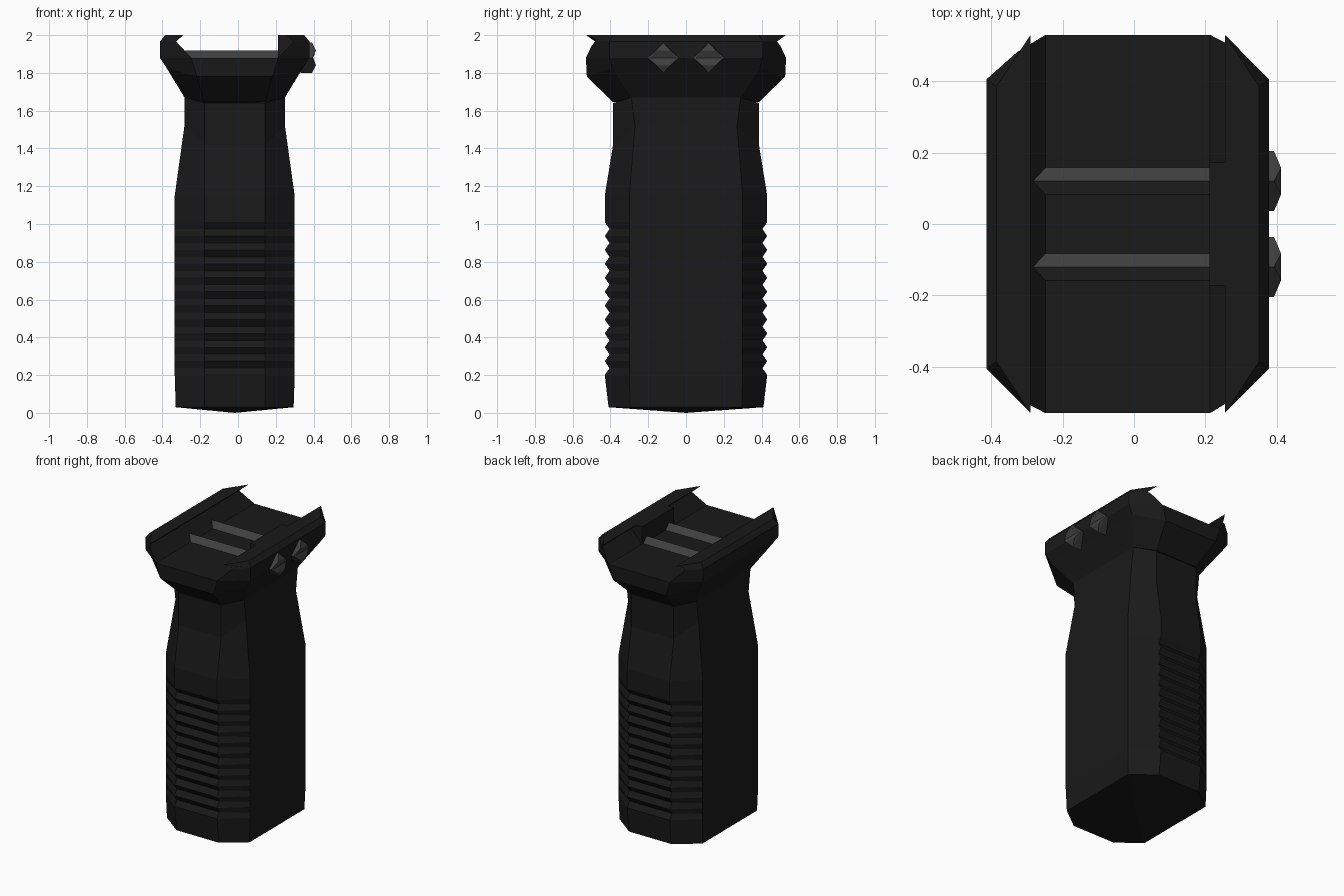
import bpy, bmesh, math
from mathutils import Matrix

if "Cube" in bpy.data.objects:
    bpy.data.objects.remove(bpy.data.objects["Cube"])

CX = -0.0175   # centre of grip and mount; the screw heads stick out on +x


def material(name, v):
    m = bpy.data.materials.new(name)
    m.diffuse_color = (v, v, v, 1)
    m.use_nodes = True
    m.node_tree.nodes["Principled BSDF"].inputs["Base Color"].default_value = m.diffuse_color
    return m


POLYMER = material("polymer", 0.01)
STEEL = material("steel", 0.05)


def finish(bm, name, mat=None):
    bmesh.ops.recalc_face_normals(bm, faces=bm.faces[:])
    me = bpy.data.meshes.new(name)
    bm.to_mesh(me)
    bm.free()
    ob = bpy.data.objects.new(name, me)
    bpy.context.collection.objects.link(ob)
    if mat:
        me.materials.append(mat)
    return ob


def loft(name, rings, apex=None):
    """Stack eight-sided rings (hx, hy, fx, fy, z_side, z_front):
    half sizes, half widths of the front and side flats, heights of each."""
    bm = bmesh.new()
    loops = []
    for hx, hy, fx, fy, zs, zf in rings:
        pts = [(hx, -fy, zs), (hx, fy, zs), (fx, hy, zf), (-fx, hy, zf),
               (-hx, fy, zs), (-hx, -fy, zs), (-fx, -hy, zf), (fx, -hy, zf)]
        loops.append([bm.verts.new((x + CX, y, z)) for x, y, z in pts])
    for a, b in zip(loops, loops[1:]):
        for i in range(8):
            j = (i + 1) % 8
            bm.faces.new((a[i], a[j], b[j], b[i]))
    bm.faces.new(loops[-1])
    bottom = bm.faces.new(loops[0])
    if apex is not None:
        c = bmesh.ops.poke(bm, faces=[bottom])["verts"][0]
        c.co = (CX, 0, apex)
    return finish(bm, name, POLYMER)


def prism_y(name, profile, half):
    """Extrude an x/z profile along y; used as a cutter."""
    bm = bmesh.new()
    a = [bm.verts.new((x, -half, z)) for x, z in profile]
    b = [bm.verts.new((x, half, z)) for x, z in profile]
    bm.faces.new(a)
    bm.faces.new(b)
    n = len(a)
    for i in range(n):
        j = (i + 1) % n
        bm.faces.new((a[i], a[j], b[j], b[i]))
    ob = finish(bm, name)
    ob.hide_render = True
    ob.hide_viewport = True
    return ob


def cut(ob, cutter):
    m = ob.modifiers.new("cut", 'BOOLEAN')
    m.operation = 'DIFFERENCE'
    m.solver = 'EXACT'
    m.object = cutter


# Grip: ribbed front and back, narrowing to the neck
rings = [(0.312, 0.41, 0.16, 0.295, 0.03, 0.03)]
RIBS = 11
pitch = (1.01 - 0.2) / RIBS
for k in range(2 * RIBS + 1):
    z = 0.2 + k * pitch / 2
    rings.append((0.3175, 0.405 if k % 2 else 0.43, 0.16, 0.30, z, z))
rings += [(0.3175, 0.43, 0.16, 0.30, 1.15, 1.15),
          (0.266, 0.386, 0.16, 0.27, 1.52, 1.42),
          (0.266, 0.386, 0.16, 0.29, 1.67, 1.64)]
loft("grip", rings, apex=0.0)

# Rail mount: flared block with a dovetail channel along y
mount = loft("rail_mount", [
    (0.266, 0.386, 0.16, 0.29, 1.67, 1.645),
    (0.360, 0.525, 0.20, 0.39, 1.825, 1.78),
    (0.396, 0.530, 0.23, 0.405, 1.88, 1.88),
    (0.396, 0.530, 0.255, 0.405, 1.966, 1.966),
    (0.368, 0.530, 0.272, 0.385, 2.0, 2.0)])
half = [(0.23, 1.88), (0.31, 1.966), (0.273, 2.0), (0.273, 2.1)]
profile = [(CX + x, z) for x, z in half] + [(CX - x, z) for x, z in reversed(half)]
cut(mount, prism_y("channel_cutter", profile, 0.8))

# Clamp jaw filling the middle of the right-hand lip
bm = bmesh.new()
bmesh.ops.create_cube(bm, size=1, matrix=Matrix.Translation((0.257, 0, 1.935))
                      @ Matrix.Diagonal((0.09, 0.344, 0.13, 1)))
finish(bm, "clamp_jaw", POLYMER)

# Cross bolts with slotted diamond heads
ZB = 1.88
slot = prism_y("slot_cutter", [(0.398, ZB), (0.411, ZB + 0.036), (0.43, ZB + 0.036),
                               (0.43, ZB - 0.036), (0.411, ZB - 0.036)], 0.4)
for side, y in (("front", -0.12), ("back", 0.12)):
    # four-sided shaft, half sunk in the channel floor
    bm = bmesh.new()
    bmesh.ops.create_cone(bm, cap_ends=True, segments=4, radius1=0.038, radius2=0.038,
                          depth=0.52, matrix=Matrix.Translation((-0.035, y, ZB))
                          @ Matrix.Rotation(math.pi / 2, 4, 'Y'))
    finish(bm, side + "_bolt_shaft", STEEL)
    # head
    bm = bmesh.new()
    for x in (0.33, 0.392):
        for dy, dz in ((0.084, 0), (-0.084, 0), (0, 0.08), (0, -0.08)):
            bm.verts.new((x, y + dy, ZB + dz))
    for dy in (-0.037, 0.037):
        for dz in (-0.04, 0.04):
            bm.verts.new((0.412, y + dy, ZB + dz))
    bmesh.ops.convex_hull(bm, input=bm.verts[:])
    bmesh.ops.dissolve_limit(bm, angle_limit=0.01, verts=bm.verts[:], edges=bm.edges[:])
    cut(finish(bm, side + "_bolt_head", STEEL), slot)
